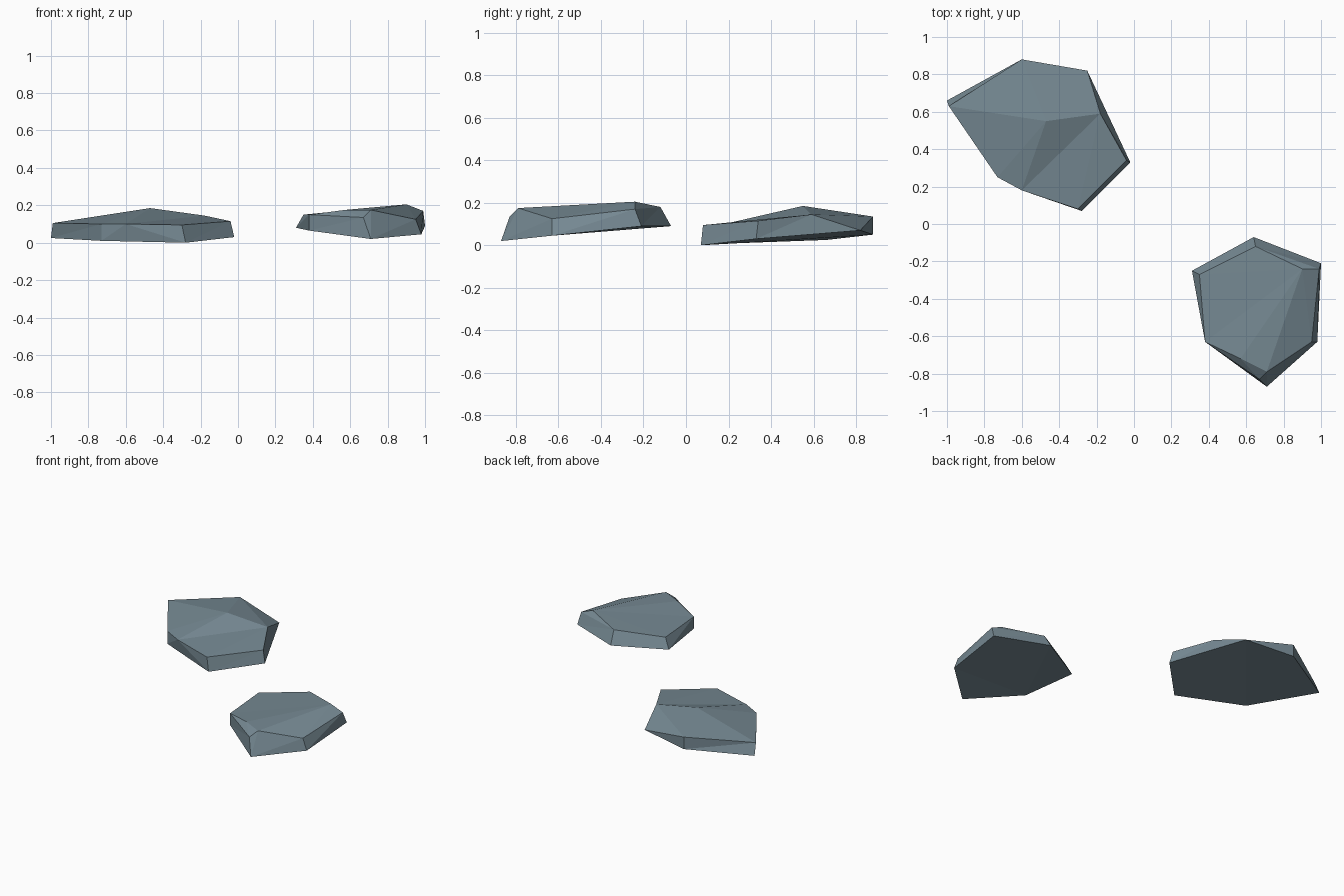
import bpy
import bmesh

default_cube = bpy.data.objects.get("Cube")
if default_cube:
    bpy.data.objects.remove(default_cube, do_unlink=True)

# One slate colour for all stone
slate = bpy.data.materials.new("slate_blue_grey")
slate.use_nodes = True
slate_colour = (0.18, 0.25, 0.29, 1)
slate.diffuse_color = slate_colour
shader = next(n for n in slate.node_tree.nodes if n.type == "BSDF_PRINCIPLED")
shader.inputs["Base Color"].default_value = slate_colour
shader.inputs["Roughness"].default_value = 0.9


def fan(bm, apex, rim):
    """Closed fan of triangles from an apex to a loop of vertices."""
    for start, end in zip(rim, rim[1:] + rim[:1]):
        bm.faces.new((apex, start, end))


def chiselled_sides(bm, lower, upper, notch):
    """Side facets between two rings; the last side is broken by a notch."""
    for i in range(len(lower) - 1):
        bm.faces.new((lower[i], lower[i + 1], upper[i + 1]))
        bm.faces.new((lower[i], upper[i + 1], upper[i]))
    bm.faces.new((lower[-1], lower[0], notch))
    bm.faces.new((lower[0], upper[0], notch))
    bm.faces.new((lower[-1], notch, upper[-1]))


def finish(bm, name):
    """Triangulate, orient and add the stone to the scene, flat shaded."""
    bmesh.ops.triangulate(bm, faces=bm.faces[:])
    bmesh.ops.recalc_face_normals(bm, faces=bm.faces[:])
    mesh = bpy.data.meshes.new(name)
    bm.to_mesh(mesh)
    bm.free()
    mesh.materials.append(slate)
    stone = bpy.data.objects.new(name, mesh)
    bpy.context.collection.objects.link(stone)
    return stone


def start_stone(base, rim, extras):
    """New bmesh with its base ring, rim ring and extra points; base closed."""
    bm = bmesh.new()
    lower, upper, points = (
        [bm.verts.new(co) for co in ring] for ring in (base, rim, extras)
    )
    bm.faces.new(lower[::-1])
    return bm, lower, upper, points


# Broad stone: a peaked back half and a sloping front shelf
bm, lower, upper, (notch, peak) = start_stone(
    base=[(-.28, .07, 0), (-.02, .33, .03), (-.25, .82, .07),
          (-.6, .88, .05), (-1, .66, .025), (-.73, .25, .01)],
    rim=[(-.3, .08, .095), (-.04, .34, .115), (-.18, .59, .145),
         (-.6, .88, .135), (-.99, .63, .105), (-.73, .25, .1)],
    extras=[(-.6, .18, .1), (-.47, .55, .185)],
)
chiselled_sides(bm, lower, upper, notch)
fan(bm, peak, upper[2:] + [notch])
bm.faces.new((notch, upper[0], upper[1], upper[2]))
finish(bm, "broad_flat_stone")

# Small stone: a tilted top with a chipped front corner
bm, lower, upper, (notch, chip, peak) = start_stone(
    base=[(.71, -.87, .02), (.98, -.63, .045), (1, -.21, .09),
          (.64, -.07, .09), (.31, -.25, .08), (.38, -.63, .065)],
    rim=[(.71, -.79, .175), (.95, -.63, .125), (.99, -.24, .17),
         (.65, -.12, .18), (.35, -.27, .15), (.38, -.63, .15)],
    extras=[(.67, -.83, .135), (.57, -.72, .175), (.9, -.24, .205)],
)
chiselled_sides(bm, lower, upper, notch)
bm.faces.new((notch, upper[0], chip))
bm.faces.new((notch, chip, upper[-1]))
fan(bm, peak, upper + [chip])
finish(bm, "small_flat_stone")
